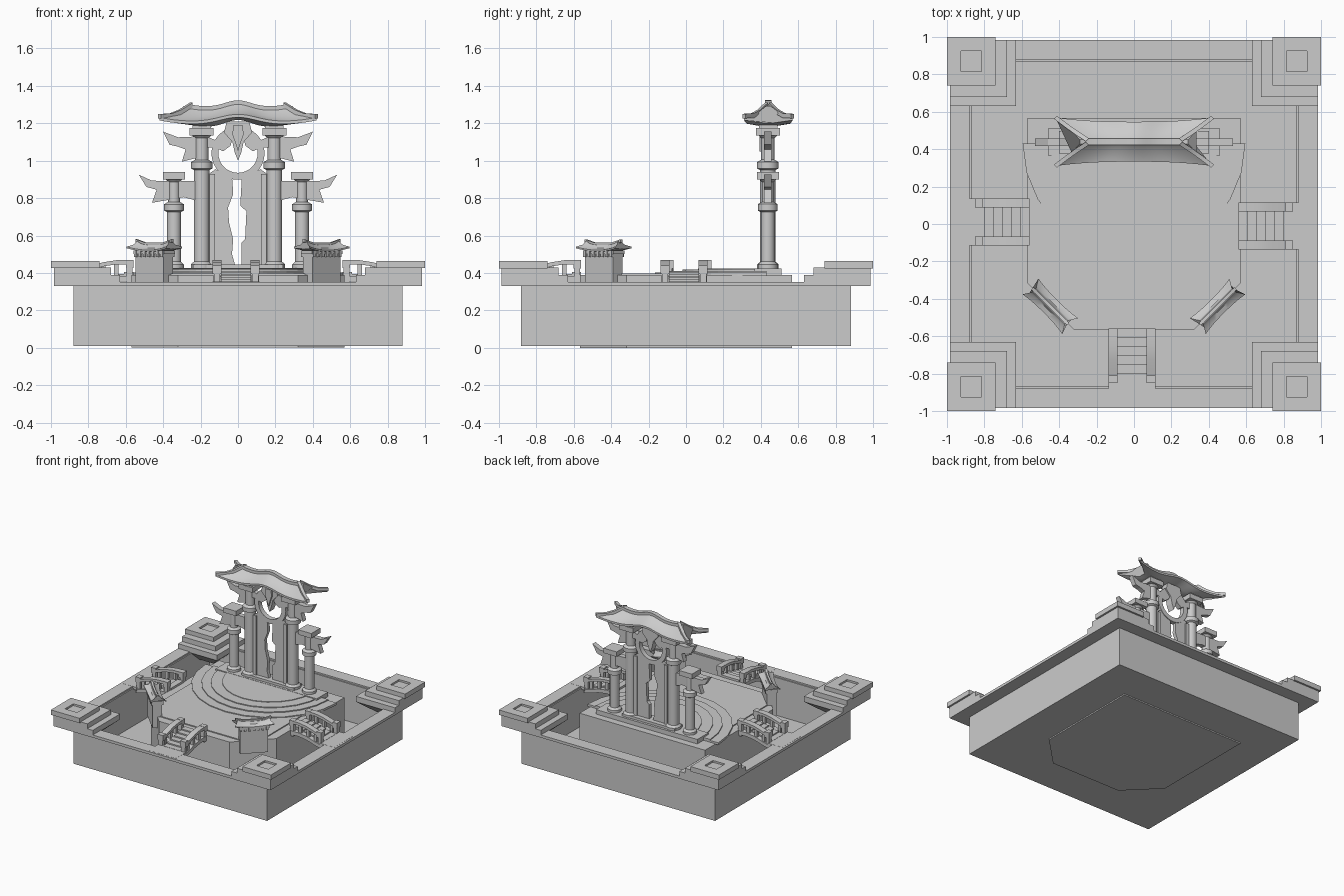
import bpy, bmesh, math
from mathutils import Matrix, Vector

cube = bpy.data.objects.get("Cube")
if cube:
    bpy.data.objects.remove(cube, do_unlink=True)

stone = bpy.data.materials.new("stone_grey")
stone.use_nodes = True
GREY = (0.6, 0.6, 0.6, 1)
stone.diffuse_color = GREY
stone.node_tree.nodes["Principled BSDF"].inputs["Base Color"].default_value = GREY

GATE_Y = 0.437


def finish(name, bm, matrix=None, smooth=False):
    if matrix is not None:
        bm.transform(matrix)
    bmesh.ops.recalc_face_normals(bm, faces=bm.faces)
    mesh = bpy.data.meshes.new(name)
    bm.to_mesh(mesh)
    bm.free()
    mesh.materials.append(stone)
    if smooth:
        mesh.polygons.foreach_set("use_smooth", [True] * len(mesh.polygons))
        mesh.set_sharp_from_angle(angle=math.radians(35))
    ob = bpy.data.objects.new(name, mesh)
    bpy.context.scene.collection.objects.link(ob)
    return ob


def box(name, x, y, z, matrix=None):
    """Box from three (low, high) ranges."""
    bm = bmesh.new()
    bmesh.ops.create_cube(bm, size=1)
    for v in bm.verts:
        v.co = [(r[0] + r[1]) / 2 + c * (r[1] - r[0]) for r, c in zip((x, y, z), v.co)]
    return finish(name, bm, matrix)


def prism(name, pts, low, high, upright=False, matrix=None):
    """Extrude an outline along z, or along y when upright."""
    bm = bmesh.new()
    place = (lambda p, h: (p[0], h, p[1])) if upright else (lambda p, h: (p[0], p[1], h))
    face = bm.faces.new([bm.verts.new(place(p, low)) for p in pts])
    top = bmesh.ops.extrude_face_region(bm, geom=[face])["geom"]
    step = Vector((0, high - low, 0) if upright else (0, 0, high - low))
    bmesh.ops.translate(bm, vec=step, verts=[v for v in top if isinstance(v, bmesh.types.BMVert)])
    return finish(name, bm, matrix)


def lathe(name, profile, x, y, sides=24):
    bm = bmesh.new()
    rings = [[bm.verts.new((x + r * math.cos(math.tau * i / sides),
                            y + r * math.sin(math.tau * i / sides), z))
              for i in range(sides)] for r, z in profile]
    for a, b in zip(rings, rings[1:]):
        for i in range(sides):
            j = (i + 1) % sides
            bm.faces.new((a[i], a[j], b[j], b[i]))
    bm.faces.new(rings[0])
    bm.faces.new(rings[-1])
    return finish(name, bm, smooth=True)


def loft(name, sections, matrix=None):
    """Skin a row of equal closed sections."""
    bm = bmesh.new()
    rows = [[bm.verts.new(p) for p in s] for s in sections]
    n = len(rows[0])
    for a, b in zip(rows, rows[1:]):
        for i in range(n):
            bm.faces.new((a[i], a[(i + 1) % n], b[(i + 1) % n], b[i]))
    bm.faces.new(rows[0])
    bm.faces.new(rows[-1])
    return finish(name, bm, matrix, smooth=True)


def turn(degrees):
    return Matrix.Rotation(math.radians(degrees), 4, 'Z')


def mirror(pts):
    return [(-x, z) for x, z in pts]


# Open basin: floor, walls and overhanging lip
box("basin_floor", (-0.88, 0.88), (-0.88, 0.88), (0.01, 0.03))
for k in range(4):
    box("basin_wall", (-0.88, 0.88), (-0.88, -0.87), (0.01, 0.34), turn(90 * k))
    box("basin_lip", (-0.985, 0.985), (-0.985, -0.88), (0.33, 0.352), turn(90 * k))

# Corner blocks with sunken tops and stepped, tapered inner shoulders
for k in range(4):
    m = turn(90 * k)
    box("corner_shoulder", (0.63, 0.985), (0.63, 0.985), (0.345, 0.39), m)
    box("corner_step", (0.68, 0.985), (0.68, 0.985), (0.39, 0.43), m)
    box("corner_slab", (0.74, 1), (0.74, 1), (0.425, 0.45), m)
    hub = m @ Matrix.Translation((0.87, 0.87, 0))
    for q in range(4):
        box("corner_slab_rim", (-0.13, 0.13), (-0.13, -0.055), (0.44, 0.465), hub @ turn(90 * q))
    loft("corner_taper", [[(a, a, z), (0.87, a, z), (0.87, 0.87, z), (a, 0.87, z)]
                          for a, z in ((0.74, 0.25), (0.63, 0.345))], m)

# Central island
half = [(0.25, -0.567), (0.32, -0.567), (0.57, -0.317), (0.57, 0.567)]
prism("island", half + mirror(half)[::-1], 0, 0.388)
deck = [(0.36, -0.5), (0.5, -0.36), (0.5, 0.12)]
prism("island_deck", deck + [(0.4, 0.43), (-0.4, 0.43)] + mirror(deck)[::-1], 0.38, 0.396)

# Half-round steps before the gate
for r, z in ((0.595, 0.403), (0.52, 0.411), (0.45, 0.418), (0.365, 0.423)):
    arc = [(r * math.cos(a), 0.43 + r * math.sin(a))
           for a in (math.pi + math.pi * i / 12 for i in range(13))]
    prism("round_step", arc, 0.385, z)

# Three stair bridges, built at the front and turned
for angle in (0, 90, -90):
    m = turn(angle) @ Matrix.Translation((-0.01, 0, 0))
    box("bridge_landing", (-0.125, 0.125), (-0.97, -0.84), (0.33, 0.353), m)
    for i in range(6):
        y = -0.845 + i * 0.047
        z = 0.355 + i * 0.01
        box("bridge_step", (-0.08, 0.08), (y, y + 0.05), (z - 0.025, z), m)
    rail = [(-0.85, 0.42), (-0.79, 0.435), (-0.72, 0.457), (-0.65, 0.468), (-0.567, 0.468)]
    for s in (-1, 1):
        c = s * 0.102
        for name, w, drop, thick in (("bridge_rail", 0.024, 0, 0.022), ("bridge_beam", 0.02, 0.085, 0.03)):
            loft(name, [[(c - w, y, z - drop), (c + w, y, z - drop), (c + w, y, z - drop - thick),
                         (c - w, y, z - drop - thick)] for y, z in rail], m)
        for y, z in rail[1:-1]:
            box("bridge_baluster", (c - 0.012, c + 0.012), (y - 0.012, y + 0.012), (z - 0.09, z - 0.01), m)
        for y, z in ((-0.83, 0.44), (-0.58, 0.47)):
            box("bridge_post", (c - 0.017, c + 0.017), (y - 0.015, y + 0.015), (0.34, z), m)
            box("bridge_post_cap", (c - 0.024, c + 0.024), (y - 0.02, y + 0.02), (z - 0.045, z), m)


def roof(name, length, ridge_length, depth, eave, ridge, keel, lift, steps, matrix):
    """Swept roof: eave and ridge are height functions along the length."""
    rows = []
    for i in range(steps + 1):
        u = -1 + 2 * i / steps
        d = depth * (0.82 + 0.18 * abs(u) ** 2.5)
        e, r = eave(u), ridge(u)
        xm = u * (length + 2 * ridge_length) / 3
        zm = e + (r - e) * 0.38
        rows.append([(u * length, -d, e), (xm, -d * 0.45, zm), (u * ridge_length, -0.012, r),
                     (u * ridge_length, 0.012, r), (xm, d * 0.45, zm), (u * length, d, e),
                     (u * length, d, e - lift), (u * ridge_length, 0.03, e - keel),
                     (u * ridge_length, -0.03, e - keel), (u * length, -d, e - lift)])
    return loft(name, rows, matrix)


# Two small shrines on the angled corners
for s in (-1, 1):
    m = Matrix.Translation((s * 0.447, -0.44, 0)) @ turn(s * 45)
    box("shrine_body", (-0.105, 0.105), (-0.036, 0.036), (0.3, 0.5), m)
    for i in range(7):
        x = -0.1 + i * 0.033
        box("shrine_bracket", (x - 0.008, x + 0.008), (-0.046, 0.046), (0.485, 0.52), m)
    box("shrine_plate", (-0.115, 0.115), (-0.042, 0.042), (0.5, 0.52), m)
    roof("shrine_roof", 0.15, 0.12, 0.06, lambda u: 0.522 + 0.018 * u * u,
         lambda u: 0.55 + 0.02 * u ** 4, 0.012, 0.008, 10, m)
    loft("shrine_ridge", [[(x, -0.008, z), (x, 0.008, z), (x, 0.008, z + 0.016), (x, -0.008, z + 0.016)]
                          for x, z in ((-0.135, 0.564), (-0.07, 0.547), (0.07, 0.547), (0.135, 0.564))], m)

# Gate plinth, columns and caps
box("gate_plinth", (-0.46, 0.46), (0.365, 0.51), (0.38, 0.425))
box("gate_threshold", (-0.24, 0.24), (0.385, 0.49), (0.42, 0.445))
for s in (-1, 1):
    for x, r, ring, top in ((0.194, 0.042, 0.95, 1.175), (0.342, 0.037, 0.725, 0.94)):
        b = r + 0.016
        lathe("column", [(b, 0.42), (b, 0.445), (r, 0.46), (r, ring), (b, ring + 0.008),
                         (b, ring + 0.042), (r - 0.006, ring + 0.055), (r - 0.006, top - 0.055),
                         (r + 0.008, top - 0.04), (r + 0.008, top)], s * x, GATE_Y)
        h = r + 0.022
        box("column_cap", (s * x - h, s * x + h), (GATE_Y - h, GATE_Y + h), (top - 0.04, top))

# Horned beams, broken door leaves and crest wings, mirrored
upper_horn = [(-0.4, 1.155), (-0.32, 1.125), (-0.2, 1.13), (-0.2, 1.02), (-0.3, 0.995),
              (-0.28, 1.06), (-0.32, 1.075), (-0.365, 1.085)]
lower_horn = [(-0.53, 0.925), (-0.46, 0.893), (-0.2, 0.89), (-0.2, 0.78), (-0.29, 0.805),
              (-0.46, 0.775), (-0.435, 0.845), (-0.49, 0.86)]
crest_wing = [(-0.17, 1.13), (-0.12, 1.11), (-0.07, 1.12), (-0.02, 1.15), (-0.04, 1.08),
              (-0.08, 1.05), (-0.12, 1.07), (-0.17, 1.07)]
for pts, name in ((upper_horn, "upper_horn"), (lower_horn, "lower_horn"), (crest_wing, "crest_wing")):
    for outline in (pts, mirror(pts)):
        prism(name, outline, GATE_Y - 0.02, GATE_Y + 0.02, True)
left_leaf = [(-0.155, 0.44), (-0.155, 0.93), (-0.12, 0.955), (-0.03, 0.9), (-0.026, 0.82),
             (-0.053, 0.75), (-0.048, 0.67), (-0.026, 0.58), (-0.032, 0.5), (-0.015, 0.44)]
right_leaf = [(0.155, 0.44), (0.155, 0.93), (0.12, 0.955), (0.02, 0.9), (0.012, 0.76),
              (0.045, 0.73), (0.038, 0.58), (0.018, 0.56), (0.018, 0.44)]
for name, pts in (("left_door", left_leaf), ("right_door", right_leaf)):
    prism(name, pts, GATE_Y - 0.015, GATE_Y + 0.015, True)
for s in (-1, 1):
    x = s * 0.138
    box("door_stile", (x - 0.014, x + 0.014), (GATE_Y - 0.024, GATE_Y + 0.024), (0.44, 0.93))

# Crest ring and beaked pendant
ring = []
for i in range(33):
    a = math.tau * i / 32
    c, d = math.cos(a), math.sin(a)
    ring.append([(r * c, GATE_Y + y, 1.04 + r * d)
                 for r, y in ((0.105, -0.02), (0.142, -0.02), (0.142, 0.02), (0.105, 0.02))])
loft("crest_ring", ring)
beak = [(0.018, 1.045), (0.03, 1.1), (0.075, 1.15), (0.06, 1.21)]
prism("crest_pendant", [(0, 1)] + beak + mirror(beak)[::-1], GATE_Y - 0.03, GATE_Y + 0.03, True)
brow = [(0.012, 1.09), (0.03, 1.14), (0.025, 1.19)]
prism("crest_brow", [(0, 1.05)] + brow + mirror(brow)[::-1], GATE_Y - 0.045, GATE_Y + 0.03, True)


# Large gate roof with a raised wave in the middle
def wave(u):
    return math.exp(-(u / 0.33) ** 2)


def ridge_height(u):
    return 1.272 + 0.035 * wave(u) + 0.02 * u ** 4


at_gate = Matrix.Translation((0, GATE_Y + 0.003, 0))
for s in (-1, 1):
    box("roof_bracket", (s * 0.194 - 0.05, s * 0.194 + 0.05), (-0.05, 0.05), (1.165, 1.2), at_gate)
roof("gate_roof", 0.42, 0.29, 0.13, lambda u: 1.208 + 0.04 * wave(u) + 0.024 * u ** 4,
     ridge_height, 0.03, 0.016, 32, at_gate)
bar = []
for i in range(25):
    u = -1 + i / 12
    z = ridge_height(u * 0.9)
    bar.append([(0.26 * u, -0.018, z - 0.01), (0.26 * u, 0.018, z - 0.01),
                (0.26 * u, 0.018, z + 0.016), (0.26 * u, -0.018, z + 0.016)])
loft("gate_ridge", bar, at_gate)
for sx in (-1, 1):
    for sy in (-1, 1):
        # Hip ribs running out to the upturned corners
        hip = [(0.25, 0.01, 1.3), (0.31, 0.05, 1.262), (0.36, 0.085, 1.242), (0.42, 0.13, 1.24)]
        loft("hip_rib", [[(sx * (x - 0.008), sy * (y + 0.008), z - 0.014), (sx * (x + 0.008), sy * (y - 0.008), z - 0.014),
                          (sx * (x + 0.008), sy * (y - 0.008), z + 0.01), (sx * (x - 0.008), sy * (y + 0.008), z + 0.01)]
                         for x, y, z in hip], at_gate)
